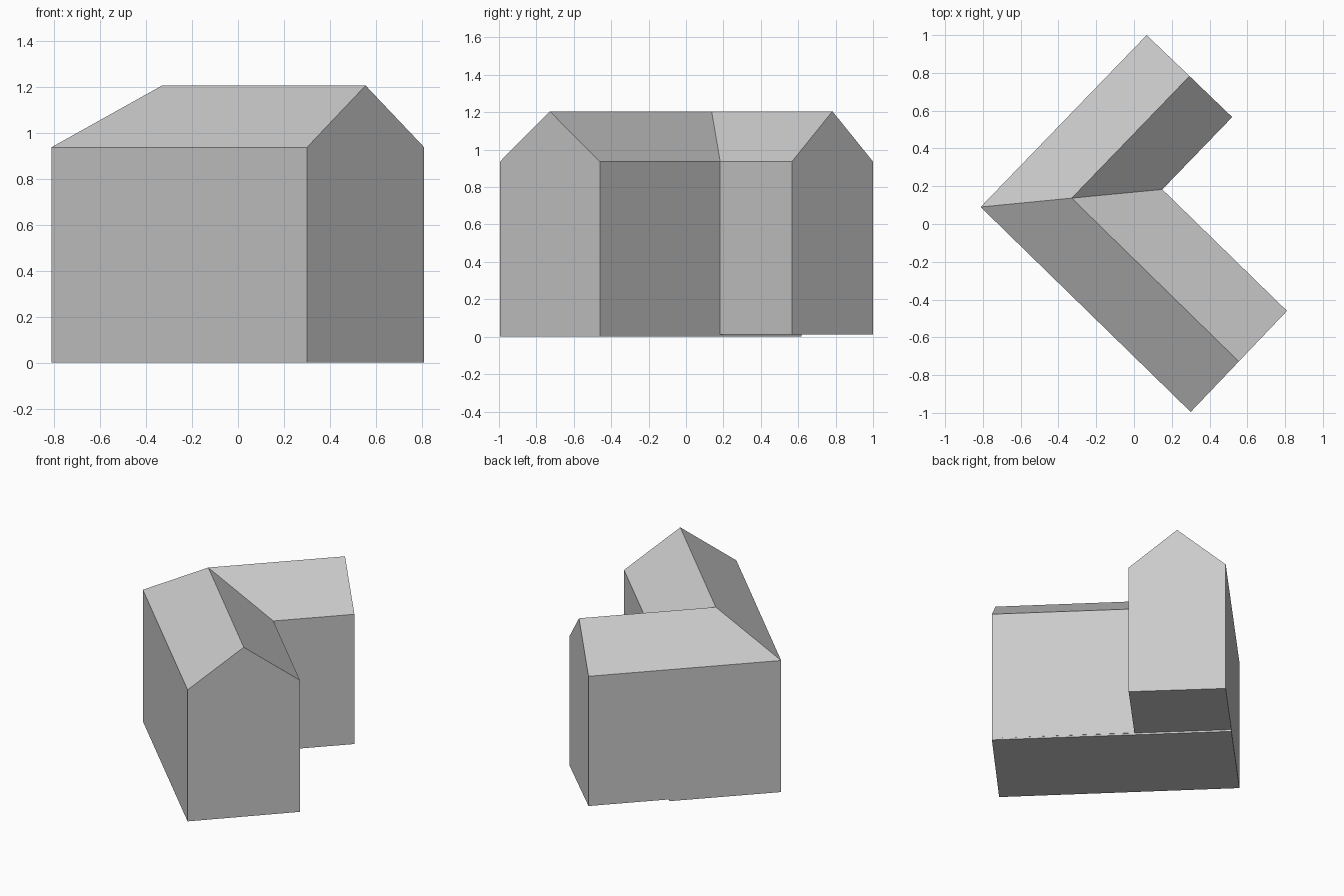
import bpy
import bmesh

cube = bpy.data.objects.get("Cube")
if cube:
    bpy.data.objects.remove(cube, do_unlink=True)

grey = bpy.data.materials.new("plain grey")
grey.use_nodes = True
grey.diffuse_color = (0.6, 0.6, 0.6, 1)
grey.node_tree.nodes["Principled BSDF"].inputs["Base Color"].default_value = (0.6, 0.6, 0.6, 1)

BASE, EAVES, RIDGE = 0.013, 0.936, 1.205


def loft(name, sections):
    """Join matching closed sections into a solid with capped ends."""
    bm = bmesh.new()
    rings = [[bm.verts.new(p) for p in s] for s in sections]
    n = len(rings[0])
    for a, b in zip(rings, rings[1:]):
        for i in range(n):
            j = (i + 1) % n
            bm.faces.new((a[i], a[j], b[j], b[i]))
    bm.faces.new(rings[0])
    bm.faces.new(rings[-1])
    bmesh.ops.recalc_face_normals(bm, faces=bm.faces)
    mesh = bpy.data.meshes.new(name)
    bm.to_mesh(mesh)
    bm.free()
    mesh.materials.append(grey)
    obj = bpy.data.objects.new(name, mesh)
    bpy.context.collection.objects.link(obj)
    return obj


def gable(outer, ridge, inner):
    """House-shaped section from plan points of both eaves and the ridge."""
    return [(*outer, BASE), (*outer, EAVES), (*ridge, RIDGE),
            (*inner, EAVES), (*inner, BASE)]


# Plan points
corner, middle, inside = (-0.812, 0.09), (-0.33, 0.137), (0.15, 0.183)
front_outer, front_inner = (0.30, -0.995), (0.81, -0.46)
back_outer, back_inner = (0.067, 1.0), (0.52, 0.566)

# Two wings meeting at a mitred corner
loft("building_wings", [
    gable(front_outer, (0.555, -0.728), front_inner),
    gable(corner, middle, inside),
    gable(back_outer, (0.294, 0.783), back_inner),
])

# Thin footing below the front wing, running on under the back wing
footing = [front_outer, front_inner, (-0.302, 0.617), corner]
loft("front_wing_footing", [[(x, y, z) for x, y in footing] for z in (0, BASE)])
